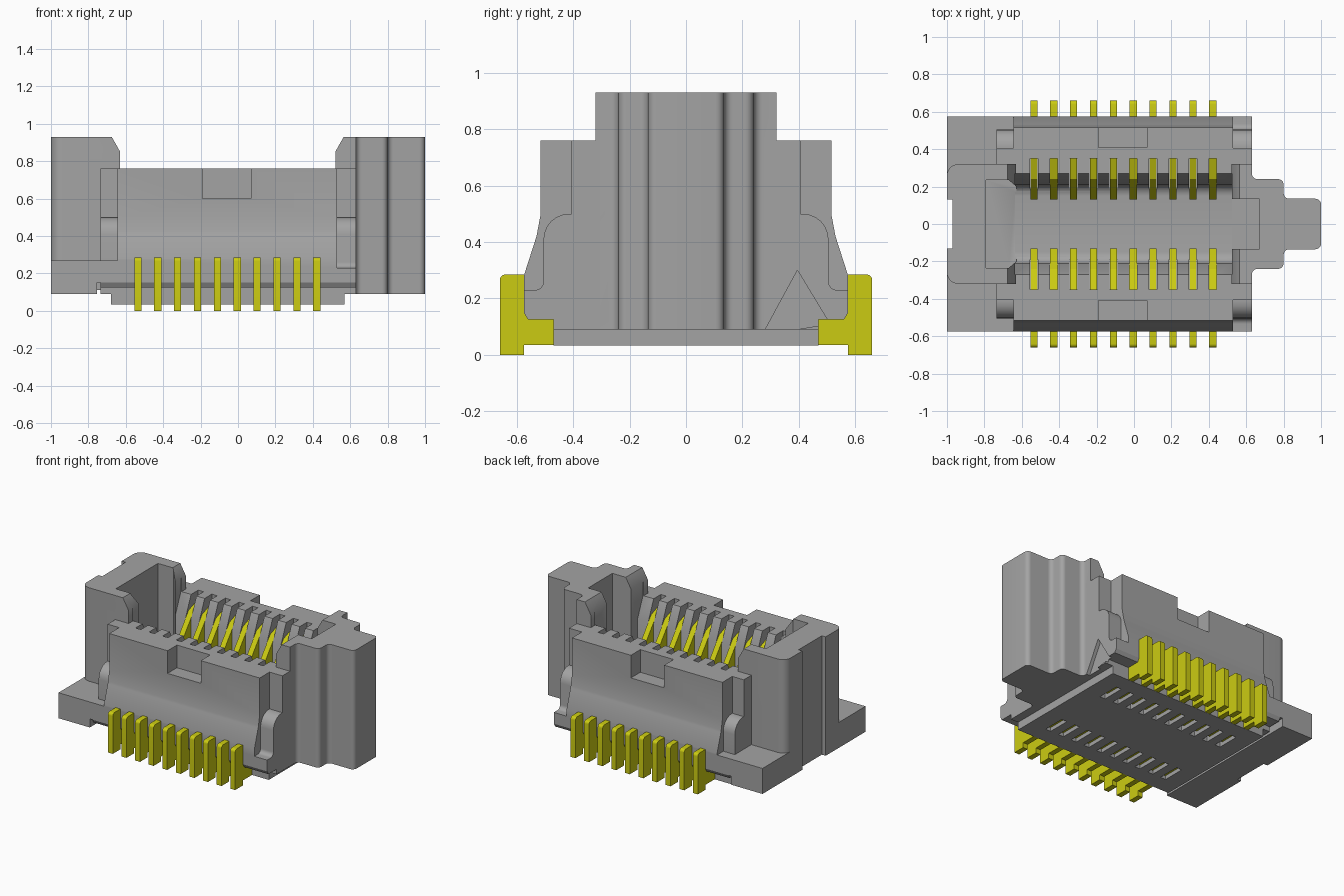
import bpy, bmesh, math
from mathutils import Vector

if "Cube" in bpy.data.objects:
    bpy.data.objects.remove(bpy.data.objects["Cube"], do_unlink=True)


def material(name, rgb):
    m = bpy.data.materials.new(name)
    m.use_nodes = True
    m.diffuse_color = (*rgb, 1)
    m.node_tree.nodes["Principled BSDF"].inputs["Base Color"].default_value = (*rgb, 1)
    return m


GREY = material("grey plastic", (0.37, 0.37, 0.37))
GOLD = material("yellow metal", (0.60, 0.60, 0.006))


def outline(points, steps=6):
    """Turn (a, b) or (a, b, radius) corners into a rounded outline."""
    out = []
    for i, p in enumerate(points):
        c = Vector(p[:2])
        if len(p) < 3:
            out.append(c)
            continue
        u = (Vector(points[i - 1][:2]) - c).normalized()
        v = (Vector(points[(i + 1) % len(points)][:2]) - c).normalized()
        half = u.angle(v) / 2
        mid = c + (u + v).normalized() * (p[2] / math.sin(half))
        s = c + u * (p[2] / math.tan(half)) - mid
        e = c + v * (p[2] / math.tan(half)) - mid
        sweep = s.angle_signed(e)
        for k in range(steps + 1):
            a = -sweep * k / steps
            out.append(mid + Vector((s.x * math.cos(a) - s.y * math.sin(a),
                                     s.x * math.sin(a) + s.y * math.cos(a))))
    return out


def add_prism(bm, points, axis, lo, hi):
    place = {"x": lambda p, d: (d, p[0], p[1]),
             "y": lambda p, d: (p[0], d, p[1]),
             "z": lambda p, d: (p[0], p[1], d)}[axis]
    pts = outline(points)
    a = [bm.verts.new(place(p, lo)) for p in pts]
    b = [bm.verts.new(place(p, hi)) for p in pts]
    bm.faces.new(a)
    bm.faces.new(b)
    for i in range(len(pts)):
        j = (i + 1) % len(pts)
        bm.faces.new((a[i], a[j], b[j], b[i]))


def make(name, prisms, mat=GREY):
    bm = bmesh.new()
    for args in prisms:
        add_prism(bm, *args)
    bmesh.ops.recalc_face_normals(bm, faces=bm.faces[:])
    me = bpy.data.meshes.new(name)
    bm.to_mesh(me)
    bm.free()
    me.materials.append(mat)
    ob = bpy.data.objects.new(name, me)
    bpy.context.collection.objects.link(ob)
    return ob


def box(x0, x1, y0, y1, z0, z1):
    return ([(x0, y0), (x1, y0), (x1, y1), (x0, y1)], "z", z0, z1)


def mirror_a(half):
    """Mirror a half outline about a = 0."""
    return half + [(-p[0], *p[1:]) for p in reversed(half)]


def mirror_b(half):
    """Mirror a half outline about b = 0."""
    return half + [(p[0], -p[1], *p[2:]) for p in reversed(half)]


def combine(target, prisms, operation):
    tool = make("helper", prisms)
    tool.hide_render = True
    mod = target.modifiers.new("combine", "BOOLEAN")
    mod.operation, mod.solver, mod.object = operation, "EXACT", tool
    bpy.context.view_layer.update()
    dg = bpy.context.evaluated_depsgraph_get()
    me = bpy.data.meshes.new_from_object(target.evaluated_get(dg))
    target.modifiers.clear()
    target.data = me
    bpy.data.objects.remove(tool, do_unlink=True)


# Housing: long body with flared skirts
skirt = [(0.47, 0.09), (0.47, 0.125), (0.56, 0.125), (0.575, 0.15)]
housing = make("housing", [(mirror_a(skirt + [
    (0.575, 0.28), (0.53, 0.42, 0.15), (0.515, 0.50), (0.515, 0.76)]), "x", -0.645, 0.53)])

# Narrower shoulders at both ends of the body
shoulder = mirror_a(skirt + [(0.575, 0.23), (0.505, 0.23, 0.03), (0.505, 0.50, 0.09),
                             (0.405, 0.50), (0.405, 0.76)])
combine(housing, [(shoulder, "x", -0.735, 0.63)], "UNION")

# Mounting flange, end block, stepped nose and base slab
combine(housing, [([(-1, 0.09), (-0.755, 0.09), (-0.755, 0.15), (-0.64, 0.15),
                    (-0.64, 0.27), (-1, 0.27)], "y", -0.575, 0.575)], "UNION")
combine(housing, [(mirror_b([(-1, 0.32, 0.06), (-0.63, 0.32)]), "z", 0.11, 0.93)], "UNION")
nose = mirror_b([(0.52, 0.32), (0.63, 0.32), (0.63, 0.24, 0.03), (0.80, 0.24, 0.03),
                 (0.80, 0.135, 0.03), (1.0, 0.135, 0.03)])
combine(housing, [(nose, "z", 0.09, 0.93)], "UNION")
combine(housing, [box(-0.68, 0.57, -0.47, 0.47, 0.034, 0.11)], "UNION")

# Lead-in chamfers on the prongs
combine(housing, [
    ([(0.48, 0.96), (0.582, 0.96), (0.52, 0.85), (0.48, 0.85)], "y", -0.5, 0.5),
    ([(-0.59, 0.96), (-0.692, 0.96), (-0.63, 0.85), (-0.59, 0.85)], "y", -0.5, 0.5)],
    "DIFFERENCE")

# Mating cavity and the pockets at its ends
cavity = mirror_a([(0.27, 1.0), (0.27, 0.76), (0.21, 0.62), (0.21, 0.20, 0.06)])
combine(housing, [(cavity, "x", -0.635, 0.525)], "DIFFERENCE")
combine(housing, [(mirror_b([(-0.79, 0.235), (-0.67, 0.235), (-0.628, 0.20)]),
                   "z", 0.205, 1.0)], "DIFFERENCE")
combine(housing, [box(0.50, 0.67, -0.135, 0.135, 0.205, 1.0)], "DIFFERENCE")

# Wall notches, end groove and triangular orientation mark
combine(housing, [box(-0.19, 0.07, 0.41, 0.60, 0.60, 0.80),
                  box(-0.19, 0.07, -0.60, -0.41, 0.60, 0.80),
                  box(-1.1, -0.97, -0.13, 0.13, 0.0, 1.0),
                  ([(0.27, 0.07), (0.395, 0.30), (0.51, 0.11)], "x", 0.605, 0.66)],
        "DIFFERENCE")

# Contact slots through the cavity walls
PIN_X = [-0.535 + 0.1062 * i for i in range(10)]
combine(housing, [box(x - 0.021, x + 0.021, min(s * 0.19, s * 0.35), max(s * 0.19, s * 0.35),
                      0.0, 0.85) for x in PIN_X for s in (-1, 1)], "DIFFERENCE")

# Contacts: solder tail, foot and sprung blade in one flat profile
pin = [(0.66, 0), (0.575, 0), (0.575, 0.035), (0.47, 0.035), (0.47, 0.06), (0.215, 0.06),
       (0.215, 0.30), (0.13, 0.46), (0.13, 0.52), (0.16, 0.56), (0.24, 0.66),
       (0.349, 0.70), (0.349, 0.125), (0.56, 0.125), (0.575, 0.15), (0.575, 0.285),
       (0.66, 0.285, 0.02)]
rows = []
for label, s in (("front", -1), ("back", 1)):
    profile = [(s * p[0], *p[1:]) for p in pin]
    rows.append(make(label + "_contacts",
                     [(profile, "x", x - 0.019, x + 0.019) for x in PIN_X], GOLD))

# Smooth the fillets, keep the edges sharp
bpy.ops.object.select_all(action="DESELECT")
for ob in [housing] + rows:
    ob.select_set(True)
bpy.context.view_layer.objects.active = housing
bpy.ops.object.shade_smooth_by_angle(angle=math.radians(30))
